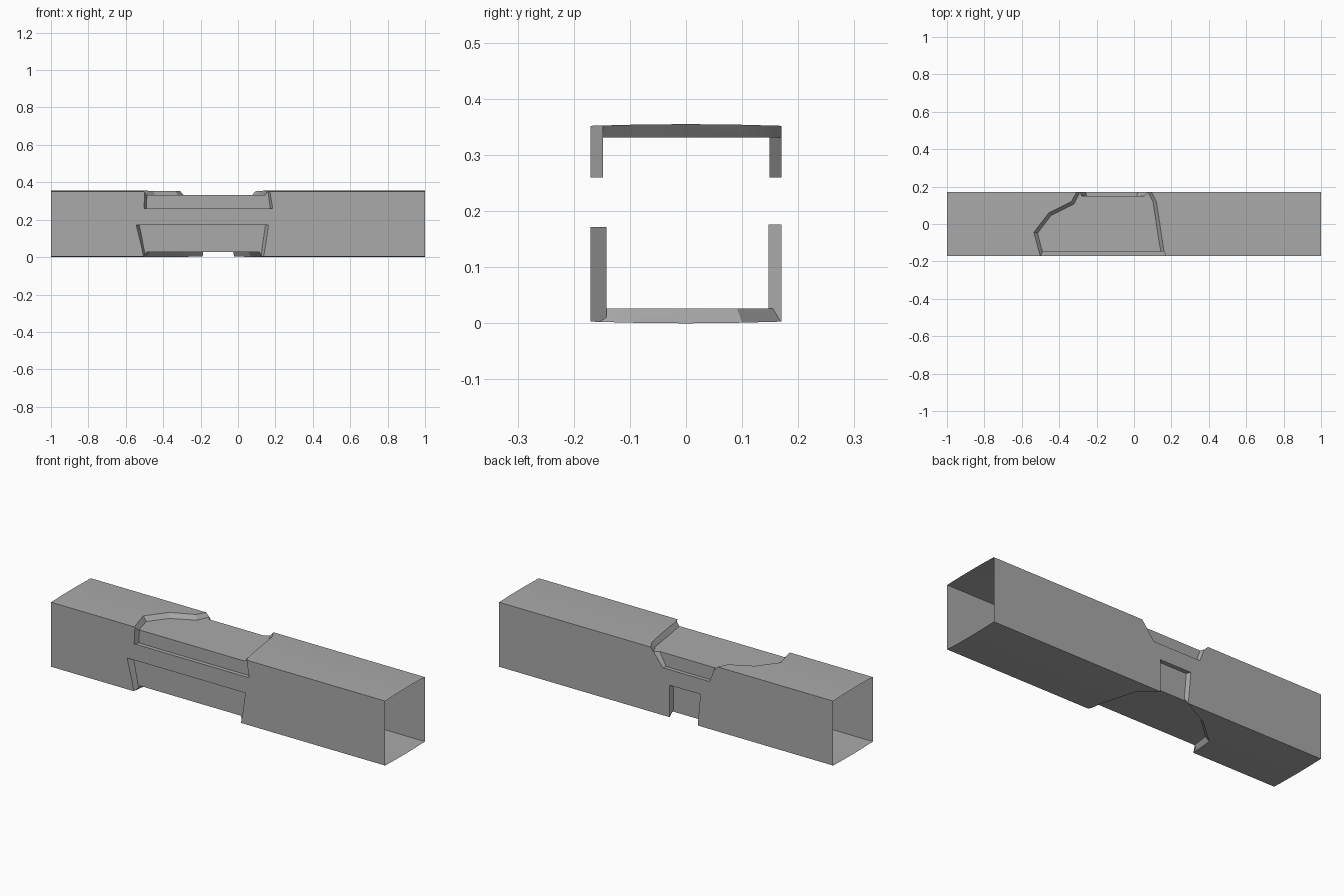
import bpy
import bmesh
import math
from mathutils import Vector

if "Cube" in bpy.data.objects:
    bpy.data.objects.remove(bpy.data.objects["Cube"], do_unlink=True)

grey = bpy.data.materials.new("plain grey")
grey.use_nodes = True
grey.diffuse_color = (0.4, 0.4, 0.4, 1)
grey.node_tree.nodes["Principled BSDF"].inputs["Base Color"].default_value = grey.diffuse_color


def loft(name, ring_a, ring_b):
    """Closed solid between two rings of equal length."""
    bm = bmesh.new()
    a = [bm.verts.new(p) for p in ring_a]
    b = [bm.verts.new(p) for p in ring_b]
    bm.faces.new(a)
    bm.faces.new(b)
    for i in range(len(a)):
        bm.faces.new((a[i - 1], a[i], b[i], b[i - 1]))
    bmesh.ops.recalc_face_normals(bm, faces=bm.faces)
    mesh = bpy.data.meshes.new(name)
    bm.to_mesh(mesh)
    bm.free()
    mesh.materials.append(grey)
    obj = bpy.data.objects.new(name, mesh)
    bpy.context.collection.objects.link(obj)
    return obj


def inset(ring, distance):
    """Shrink an anticlockwise ring by an even distance."""
    points = [Vector(p) for p in ring]
    result = []
    for i, p in enumerate(points):
        before = (p - points[i - 1]).normalized().orthogonal()
        after = (points[(i + 1) % len(points)] - p).normalized().orthogonal()
        result.append(p + (before + after) * distance / (1 + before.dot(after)))
    return result


def carve(target, name, axis, wall, floor, taper, ring):
    """Cut a recess with sloping sides from the wall down to the floor."""
    ring = [Vector(p) for p in ring]
    inner = inset(ring, taper)
    if axis == "y":
        inner = [Vector((i.x, o.y)) for i, o in zip(inner, ring)]
    outer = [2 * o - i for i, o in zip(inner, ring)]

    def place(points, at):
        return [(p.x, at, p.y) if axis == "y" else (p.x, p.y, at) for p in points]

    tool = loft(name, place(inner, floor), place(outer, 2 * wall - floor))
    mod = target.modifiers.new(name, "BOOLEAN")
    mod.operation = "DIFFERENCE"
    mod.solver = "EXACT"
    mod.object = tool
    bpy.ops.object.modifier_apply(modifier=mod.name)
    bpy.data.objects.remove(tool, do_unlink=True)


# Tube body with faintly bulged top and bottom
half = 0.17
steps = [half * k / 2 for k in range(-2, 3)]
sag = [0.003 * (y / half) ** 2 for y in steps]
section = [(y, s) for y, s in zip(steps, sag)]
section += [(-y, 0.355 - s) for y, s in zip(steps, sag)]
tube = loft("square_tube", [(-1, y, z) for y, z in section],
            [(1, y, z) for y, z in section])
bpy.context.view_layer.objects.active = tube

# Recess wrapping the upper half: top, front and back
carve(tube, "top_recess", "z", 0.354, 0.331, 0.018,
      [(.17, -.2), (.145, -.05), (.12, .12), (.08, .2), (-.295, .2),
       (-.335, .12), (-.455, .06), (-.535, -.045), (-.495, -.2)])
carve(tube, "upper_front_recess", "y", -half, -.148, 0.012,
      [(-.503, .26), (.186, .26), (.165, .4), (-.495, .4)])
carve(tube, "upper_back_recess", "y", half, .149, 0.012,
      [(-.26, .26), (.02, .26), (.115, .4), (-.325, .4)])

# Recess wrapping the lower half: bottom, front and back
carve(tube, "bottom_recess", "z", 0.001, 0.026, 0.015,
      [(.135, -.2), (.125, -.1), (.07, .1), (-.02, .17), (-.02, .2),
       (-.188, .2), (-.19, .17), (-.364, .075), (-.492, -.04), (-.51, -.2)])
carve(tube, "lower_front_recess", "y", -half, -.142, 0.014,
      [(-.495, -.05), (.127, -.05), (.163, .172), (-.545, .172)])
carve(tube, "lower_back_recess", "y", half, .147, 0.008,
      [(-.185, -.05), (-.02, -.05), (-.02, .176), (-.205, .176)])

# Open both ends, leaving a thin shell
bm = bmesh.new()
bm.from_mesh(tube.data)
ends = [f for f in bm.faces if all(abs(v.co.x) > .999 for v in f.verts)]
bmesh.ops.delete(bm, geom=ends, context="FACES")
bm.to_mesh(tube.data)
bm.free()

for o in bpy.context.selected_objects:
    o.select_set(False)
tube.select_set(True)
bpy.ops.object.shade_smooth_by_angle(angle=math.radians(15))
